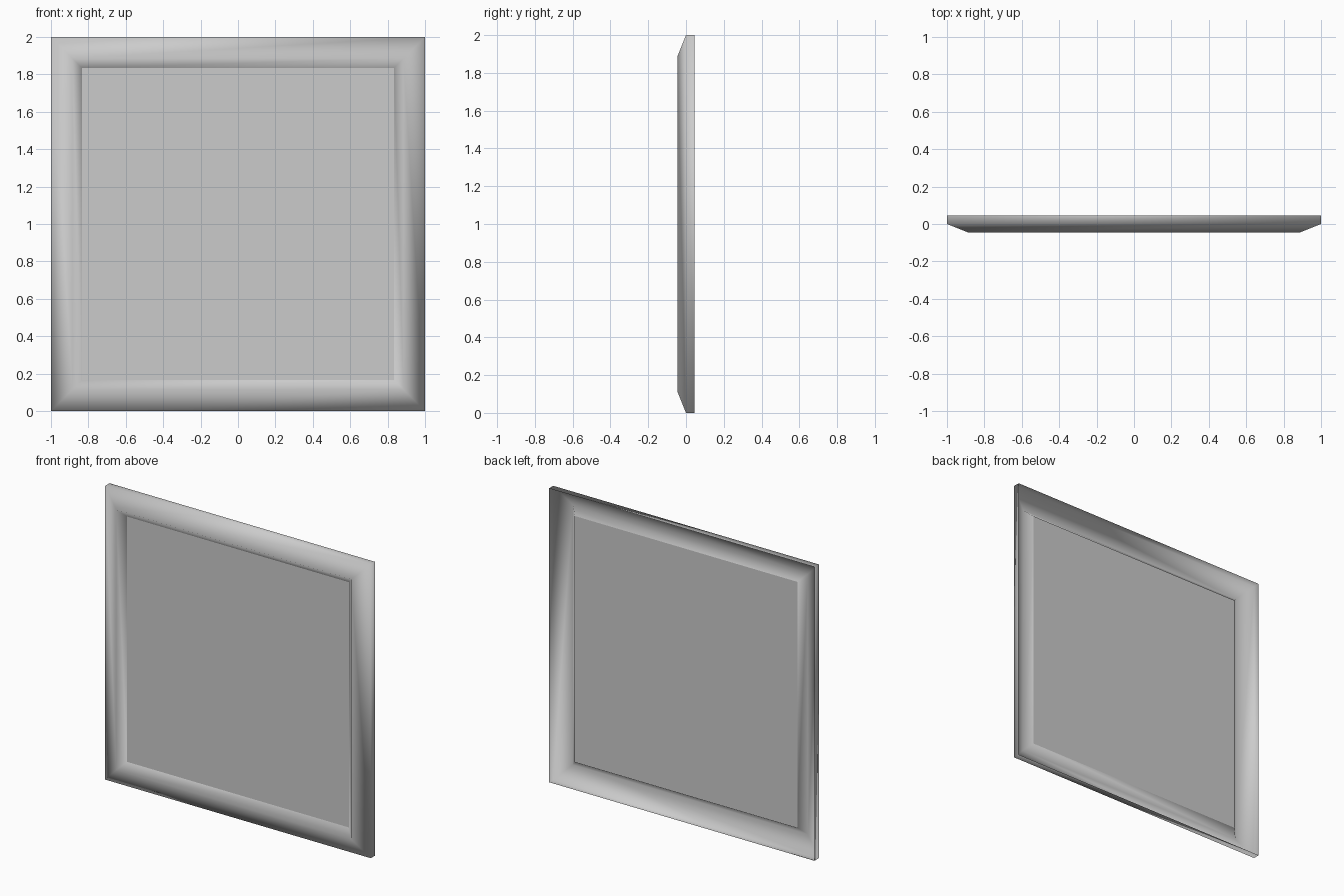
import bpy
import bmesh

if "Cube" in bpy.data.objects:
    bpy.data.objects.remove(bpy.data.objects["Cube"])


def square_rings(name, profile, smooth):
    """Sweep a (half_size, y) profile around a square centred at z = 1."""
    bm = bmesh.new()
    rings = []
    for h, y in profile:
        rings.append([bm.verts.new((sx * h, y, 1 + sz * h))
                      for sx, sz in ((-1, -1), (1, -1), (1, 1), (-1, 1))])
    for a, b in zip(rings, rings[1:]):
        for i in range(4):
            j = (i + 1) % 4
            bm.faces.new((a[i], a[j], b[j], b[i]))
    if len(rings) == 1:
        bm.faces.new(rings[0])
    for f in bm.faces:
        f.smooth = smooth
    me = bpy.data.meshes.new(name)
    bm.to_mesh(me)
    bm.free()
    ob = bpy.data.objects.new(name, me)
    bpy.context.collection.objects.link(ob)
    return ob


# Hollow moulding, open at the back: outer wall, front slope, inner slope
square_rings("frame_moulding",
             [(1.0, 0.046), (1.0, 0.0), (0.885, -0.046), (0.835, 0.0)], True)

# Flat sheet filling the opening
square_rings("picture_panel", [(0.838, 0.0)], False)
